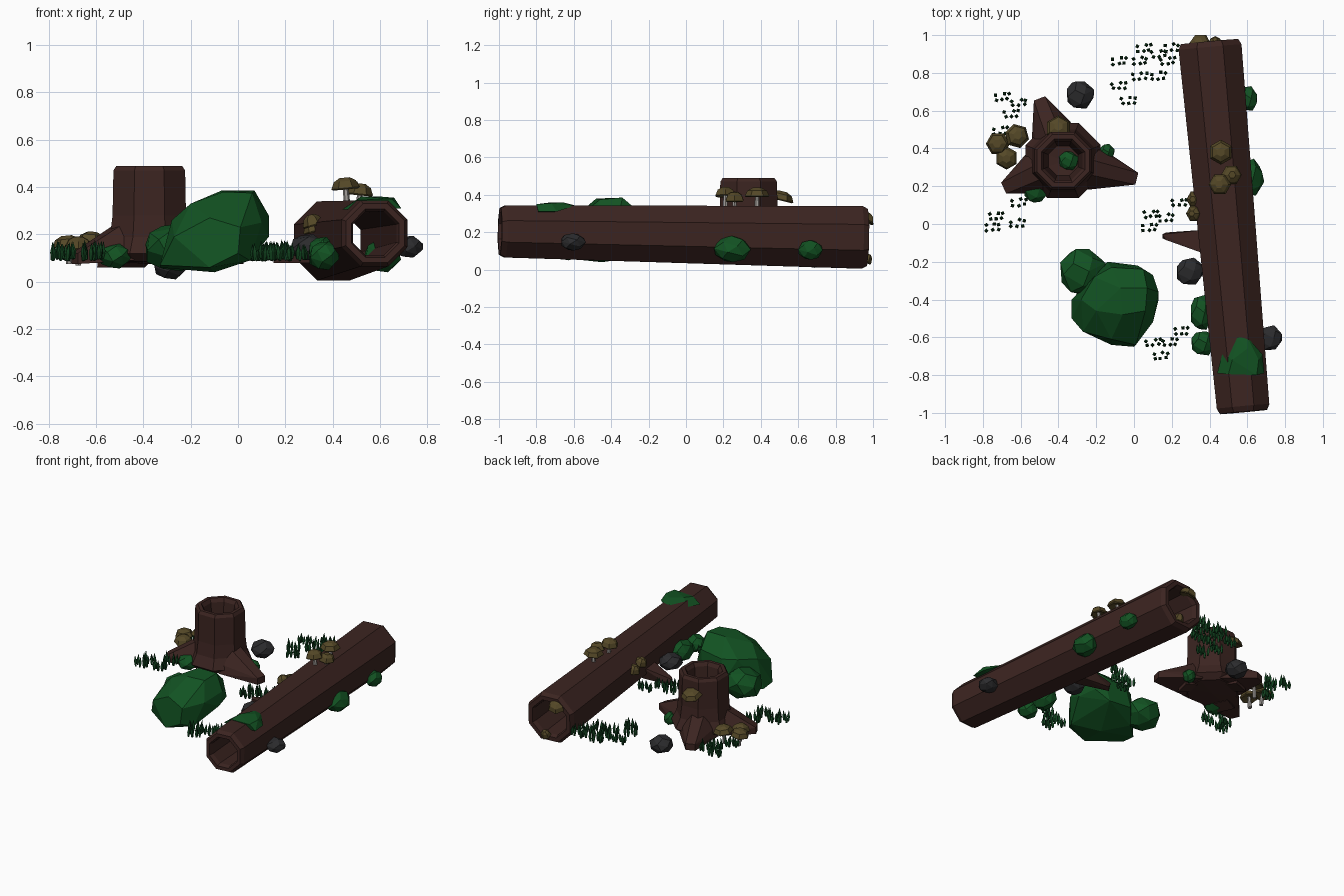
import bpy, bmesh, math, random
from mathutils import Vector

random.seed(4)

def material(name, r, g, b):
    m = bpy.data.materials.new(name)
    m.diffuse_color = (r, g, b, 1)
    return m

BARK = material("bark", 0.045, 0.018, 0.015)
MOSS = material("moss", 0.006, 0.085, 0.016)
GRASS = material("grass", 0.005, 0.05, 0.012)
STONE = material("stone", 0.025, 0.025, 0.027)
CAP = material("cap", 0.09, 0.065, 0.02)
STEM = material("stem", 0.35, 0.33, 0.31)

def finish(bm, name, mat):
    bmesh.ops.remove_doubles(bm, verts=bm.verts, dist=1e-5)
    bmesh.ops.recalc_face_normals(bm, faces=bm.faces)
    me = bpy.data.meshes.new(name)
    bm.to_mesh(me)
    bm.free()
    me.materials.append(mat)
    ob = bpy.data.objects.new(name, me)
    bpy.context.collection.objects.link(ob)
    return ob

def lathe(name, a, b, profile, n, mat, closed=False, bm=None):
    """Sweep (radius, fraction) points around the axis a-b."""
    own = bm is None
    bm = bm or bmesh.new()
    a, b = Vector(a), Vector(b)
    q = (b - a).to_track_quat('Z', 'Y')
    rings = []
    for r, t in profile:
        rings.append([bm.verts.new(a.lerp(b, t) + q @ Vector((
            r * math.cos(math.tau * (i + .5) / n), r * math.sin(math.tau * (i + .5) / n), 0)))
            for i in range(n)])
    pairs = list(zip(rings, rings[1:])) + ([(rings[-1], rings[0])] if closed else [])
    for p, s in pairs:
        for i in range(n):
            j = (i + 1) % n
            bm.faces.new((p[i], p[j], s[j], s[i]))
    return finish(bm, name, mat) if own else None

def hull(name, pts, mat):
    bm = bmesh.new()
    for p in pts:
        bm.verts.new(p)
    res = bmesh.ops.convex_hull(bm, input=bm.verts)
    junk = {v for v in res["geom_interior"] + res["geom_unused"] if isinstance(v, bmesh.types.BMVert)}
    bmesh.ops.delete(bm, geom=list(junk), context='VERTS')
    bmesh.ops.dissolve_limit(bm, angle_limit=0.14, verts=bm.verts, edges=bm.edges)
    return finish(bm, name, mat)

def blob(name, c, size, mat, n=22):
    pts = []
    for i in range(n):
        z = 1 - 2 * (i + .5) / n
        r, t = math.sqrt(1 - z * z), i * 2.39996
        k = random.uniform(.98, 1.12)
        pts.append((c[0] + size[0] * k * r * math.cos(t), c[1] + size[1] * k * r * math.sin(t),
                    c[2] + size[2] * z * 1.05))
    return hull(name, pts, mat)

# hollow fallen log, slightly tapered, bevelled rims
lathe("log", (.58, -.995, .205), (.40, .965, .172),
      [(.135, 0), (.151, .015), (.181, .985), (.165, 1), (.135, 1), (.125, .985), (.1, .015), (.11, 0)],
      8, BARK, closed=True)

# broken branch on the log
hull("log_branch", [(.15, -.055, .13), (.15, -.075, .08), (.17, -.085, .13), (.17, -.045, .09),
                    (.38, -.03, .17), (.38, -.16, .17), (.38, -.05, .08), (.38, -.14, .08)], BARK)

# hollow stump
SC = Vector((-.375, .335, 0))
lathe("stump", SC, SC + Vector((0, 0, 1)),
      [(0, .075), (.17, .085), (.215, .12), (.18, .19), (.168, .28), (.164, .47), (.15, .49),
       (.125, .49), (.11, .465), (.085, .2), (0, .19)], 8, BARK)

# stump roots
for k, (x, y) in enumerate([(-.5, .665), (-.69, .19), (.015, .24)]):
    tip = Vector((x, y, 0))
    d = (tip - SC).normalized()
    s = Vector((-d.y, d.x, 0))
    base, mid = SC + d * .13, SC + d * .215
    pts = [tip + s * w + Vector((0, 0, z)) for w in (-.032, .032) for z in (.075, .12)]
    pts += [base + s * w + Vector((0, 0, z)) for w, z in
            ((-.13, .09), (.13, .09), (-.11, .15), (.11, .15), (-.04, .25), (.04, .25))]
    hull("root_%d" % k, pts, BARK)
    hull("root_ridge_%d" % k, [base + s * .05 + Vector((0, 0, .08)), base - s * .05 + Vector((0, 0, .08)),
                               mid + s * .06 + Vector((0, 0, .06)), mid - s * .06 + Vector((0, 0, .06)),
                               mid + s * .03 + Vector((0, 0, .17)), mid - s * .03 + Vector((0, 0, .17)),
                               base + Vector((0, 0, .2))], BARK)

# large bush
hull("large_bush", [(-.33, -.5, .07), (-.33, -.4, .06), (-.3, -.52, .12), (-.12, -.64, .06), (0, -.65, .12),
                    (.05, -.57, .09), (-.1, -.45, .04), (-.22, -.3, .06), (-.14, -.2, .12), (.02, -.22, .12),
                    (.1, -.27, .2), (.13, -.4, .19), (.13, -.36, .28), (.1, -.52, .25), (.01, -.64, .23),
                    (-.12, -.61, .27), (-.27, -.57, .19), (-.28, -.4, .26), (-.2, -.46, .33), (-.21, -.28, .28),
                    (-.07, -.34, .385), (-.06, -.48, .38), (.07, -.34, .385), (.06, -.46, .375),
                    (-.12, -.23, .28), (.05, -.24, .3)], MOSS)
# smaller bushes and moss clumps
for i, (c, s) in enumerate([((-.275, -.25, .145), (.125, .12, .1)), ((.355, -.47, .12), (.06, .09, .07)),
                            ((.365, -.63, .11), (.065, .065, .06)), ((.61, .245, .11), (.075, .095, .07)),
                            ((.605, .665, .105), (.05, .066, .052)), ((-.52, .185, .108), (.07, .072, .052)),
                            ((-.145, .38, .1), (.042, .042, .045)), ((-.345, .335, .2), (.05, .05, .04))]):
    blob("bush_%d" % i, c, s, MOSS)

# moss draped over the front of the log
hull("log_moss", [(.44, -.79, .305), (.5, -.795, .345), (.65, -.8, .35), (.69, -.79, .31), (.68, -.69, .31),
                  (.6, -.6, .34), (.55, -.6, .345), (.47, -.68, .32), (.52, -.72, .36), (.66, -.72, .355),
                  (.6, -.66, .36)], MOSS)

# stones
for i, (c, s) in enumerate([((-.285, .685, .07), (.073, .073, .06)), ((.295, -.25, .145), (.073, .073, .055)),
                            ((.72, -.605, .148), (.066, .066, .046))]):
    blob("stone_%d" % i, c, s, STONE)

# mushrooms: cap centre, radius, axis, stem length
shrooms = [((.46, .38, .388), .066, (0, 0, 1), .06), ((.455, .21, .39), .06, (-.1, 0, 1), .06),
           ((.515, .26, .365), .055, (.1, 0, 1), .04),
           ((-.72, .425, .145), .064, (-.1, 0, 1), .07), ((-.62, .465, .16), .066, (.1, .1, 1), .08),
           ((-.675, .35, .14), .062, (0, -.1, 1), .07),
           ((-.4, .505, .37), .07, (0, .25, 1), 0), ((.325, .13, .21), .048, (-.3, 0, 1), 0),
           ((.32, .055, .235), .045, (-.3, 0, 1), 0), ((.35, .95, .26), .06, (-.2, .4, 1), 0),
           ((.43, .955, .04), .035, (0, .5, 1), 0)]
for i, (c, r, ax, h) in enumerate(shrooms):
    c, ax = Vector(c), Vector(ax).normalized()
    lathe("mushroom_cap_%d" % i, c, c + ax,
          [(0, .015), (r * .9, 0), (r, .006), (r * .78, .035), (r * .35, .05), (0, .05)], 6, CAP)
    if h:
        lathe("mushroom_stem_%d" % i, c - ax * h, c + ax * .02,
              [(0, 0), (.014, 0), (.011, 1), (0, 1)], 6, STEM)

# grass tufts: six spindle-shaped blades each
tufts = [(-.7, .67), (-.61, .64), (-.65, .58), (-.71, .49), (-.75, -.02), (-.73, .04), (-.62, .0), (-.61, .11),
         (-.08, .86), (.03, .86), (.05, .93), (.13, .9), (-.08, .73), (.03, .78), (.13, .78), (.18, .86),
         (-.03, .65), (.2, .93), (.08, -.02), (.17, .03), (.09, .05), (.24, .11), (.1, -.63), (.14, -.7),
         (.19, -.63), (.25, -.57)]
offsets = [(-.035, .012), (-.03, -.014), (.0, -.012), (.012, .02), (.036, .018), (.03, -.008)]
bm = bmesh.new()
for x, y in tufts:
    for ox, oy in offsets:
        p = Vector((x + ox, y + oy, random.uniform(.085, .095)))
        top = Vector((random.uniform(-.008, .008), random.uniform(-.008, .008), random.uniform(.065, .085)))
        lathe("", p, p + top, [(0, 0), (.007, .05), (.012, .45), (0, 1)], 4, GRASS, bm=bm)
finish(bm, "grass", GRASS)
